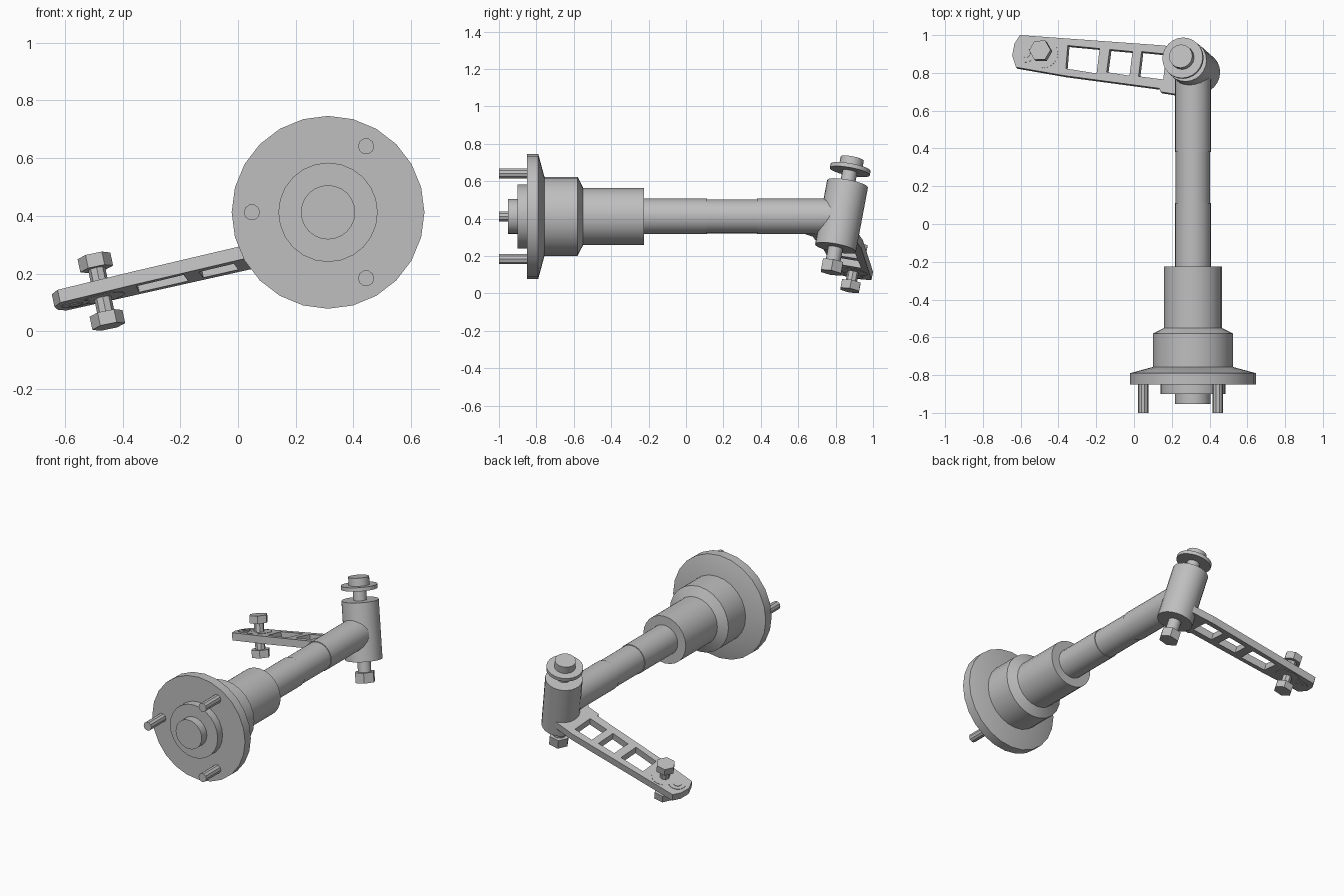
import bpy, bmesh, math
from mathutils import Vector

old = bpy.data.objects.get("Cube")
if old:
    bpy.data.objects.remove(old, do_unlink=True)

steel = bpy.data.materials.new("grey_steel")
steel.use_nodes = True
GREY = (0.52, 0.52, 0.52, 1)
steel.diffuse_color = GREY
steel.node_tree.nodes["Principled BSDF"].inputs["Base Color"].default_value = GREY


def finish(name, bm, smooth=True):
    bmesh.ops.recalc_face_normals(bm, faces=bm.faces)
    mesh = bpy.data.meshes.new(name)
    bm.to_mesh(mesh)
    bm.free()
    mesh.materials.append(steel)
    obj = bpy.data.objects.new(name, mesh)
    bpy.context.collection.objects.link(obj)
    if smooth:
        bpy.ops.object.select_all(action='DESELECT')
        obj.select_set(True)
        bpy.context.view_layer.objects.active = obj
        bpy.ops.object.shade_smooth_by_angle(angle=math.radians(32))
    return obj


def turned(name, origin, axis, profile, sides=24, smooth=True):
    """Closed turned part: profile is (distance along axis, radius)."""
    rot = Vector((0, 0, 1)).rotation_difference(axis)
    bm = bmesh.new()
    rings = []
    for t, r in profile:
        angles = [2 * math.pi * i / sides for i in range(sides)]
        rings.append([bm.verts.new(origin + rot @ Vector((r * math.cos(a), r * math.sin(a), t)))
                      for a in angles])
    for a, b in zip(rings, rings[1:]):
        for i in range(sides):
            j = (i + 1) % sides
            bm.faces.new((a[i], a[j], b[j], b[i]))
    bm.faces.new(rings[0][::-1])
    bm.faces.new(rings[-1])
    return finish(name, bm, smooth)


def rod(name, origin, axis, t0, t1, r, sides=24, smooth=True):
    return turned(name, origin, axis, [(t0, r), (t1, r)], sides, smooth)


# Axle: hub, flange, housing and shaft along y
CX, CZ = 0.312, 0.412
AXLE = Vector((CX, 0, CZ))
Y = Vector((0, 1, 0))
turned("hub_flange", AXLE, Y, [(-0.85, 0.334), (-0.79, 0.334), (-0.757, 0.212)])
turned("housing", AXLE, Y, [(-0.76, 0.212), (-0.58, 0.212), (-0.55, 0.153), (-0.225, 0.153)])
rod("hub_step", AXLE, Y, -0.9, -0.84, 0.172)
rod("hub_cap", AXLE, Y, -0.953, -0.89, 0.094)
rod("shaft_front", AXLE, Y, -0.24, 0.112, 0.095)
rod("shaft_middle", AXLE, Y, 0.1, 0.39, 0.091)
rod("shaft_rear", AXLE, Y, 0.38, 0.82, 0.095)

# Three wheel studs
for i, deg in enumerate((60, 180, 300)):
    a = math.radians(deg)
    spot = AXLE + Vector((math.cos(a), 0, math.sin(a))) * 0.264
    rod(f"wheel_stud_{i + 1}", spot, Y, -1.0, -0.84, 0.028, 10)

# Tilted knuckle with its through bolt
TILT = Vector((-0.21, 0.187, 1))
U = TILT.normalized()
PIVOT = Vector((CX, 0.831, CZ))
rod("knuckle", PIVOT, U, -0.175, 0.181, 0.111)
rod("knuckle_bolt", PIVOT, U, -0.29, 0.30, 0.04, 16)
rod("knuckle_washer", PIVOT, U, 0.249, 0.272, 0.109)
rod("knuckle_bolt_head", PIVOT, U, 0.26, 0.321, 0.063, 16)
rod("knuckle_nut", PIVOT, U, -0.312, -0.25, 0.063, 6, False)

# Steering arm: plate square to the knuckle, with three windows
ARM_TOP, THICK = 0.43, 0.046


def on_arm(x, y):
    return Vector((x, y, ARM_TOP - TILT.x * x - TILT.y * y))


outline = [(-0.604, 1.0), (-0.633, 0.955), (-0.645, 0.89), (-0.625, 0.83), (-0.367, 0.785),
           (0.135, 0.718), (0.14, 0.70), (0.22, 0.687), (0.27, 0.62),
           (0.34, 0.80), (0.30, 0.92), (0.16, 0.945)]
windows = [[(-0.351, 0.945), (-0.182, 0.929), (-0.198, 0.797), (-0.361, 0.823)],
           [(-0.129, 0.924), (-0.008, 0.913), (-0.024, 0.785), (-0.145, 0.804)],
           [(0.04, 0.913), (0.17, 0.90), (0.155, 0.765), (0.024, 0.782)]]
bm = bmesh.new()
for loop in [outline] + windows:
    vs = [bm.verts.new(on_arm(*p)) for p in loop]
    for a, b in zip(vs, vs[1:] + vs[:1]):
        bm.edges.new((a, b))
bmesh.ops.triangle_fill(bm, edges=bm.edges[:], use_beauty=True)
ext = bmesh.ops.extrude_face_region(bm, geom=bm.faces[:], use_keep_orig=True)
moved = [v for v in ext["geom"] if isinstance(v, bmesh.types.BMVert)]
bmesh.ops.translate(bm, verts=moved, vec=-U * THICK)
finish("steering_arm", bm, False)

# Bolt with two hex heads near the arm tip, and the bosses around it
BOLT = on_arm(-0.478, 0.902) - U * THICK / 2
rod("arm_bolt", BOLT, U, -0.11, 0.11, 0.03, 8)
for label, s in (("upper", 1), ("lower", -1)):
    rod(f"arm_bolt_{label}_head", BOLT, U, s * 0.08, s * 0.127, 0.058, 6, False)
half = THICK / 2 + 0.002
rod("arm_bolt_boss", BOLT, U, -half, half, 0.077)
TIP = on_arm(-0.572, 0.905) - U * THICK / 2
rod("tip_boss", TIP, U, -half - 0.001, half + 0.001, 0.05)
rod("tip_pin", TIP, U, -half - 0.004, half + 0.004, 0.025, 16)
